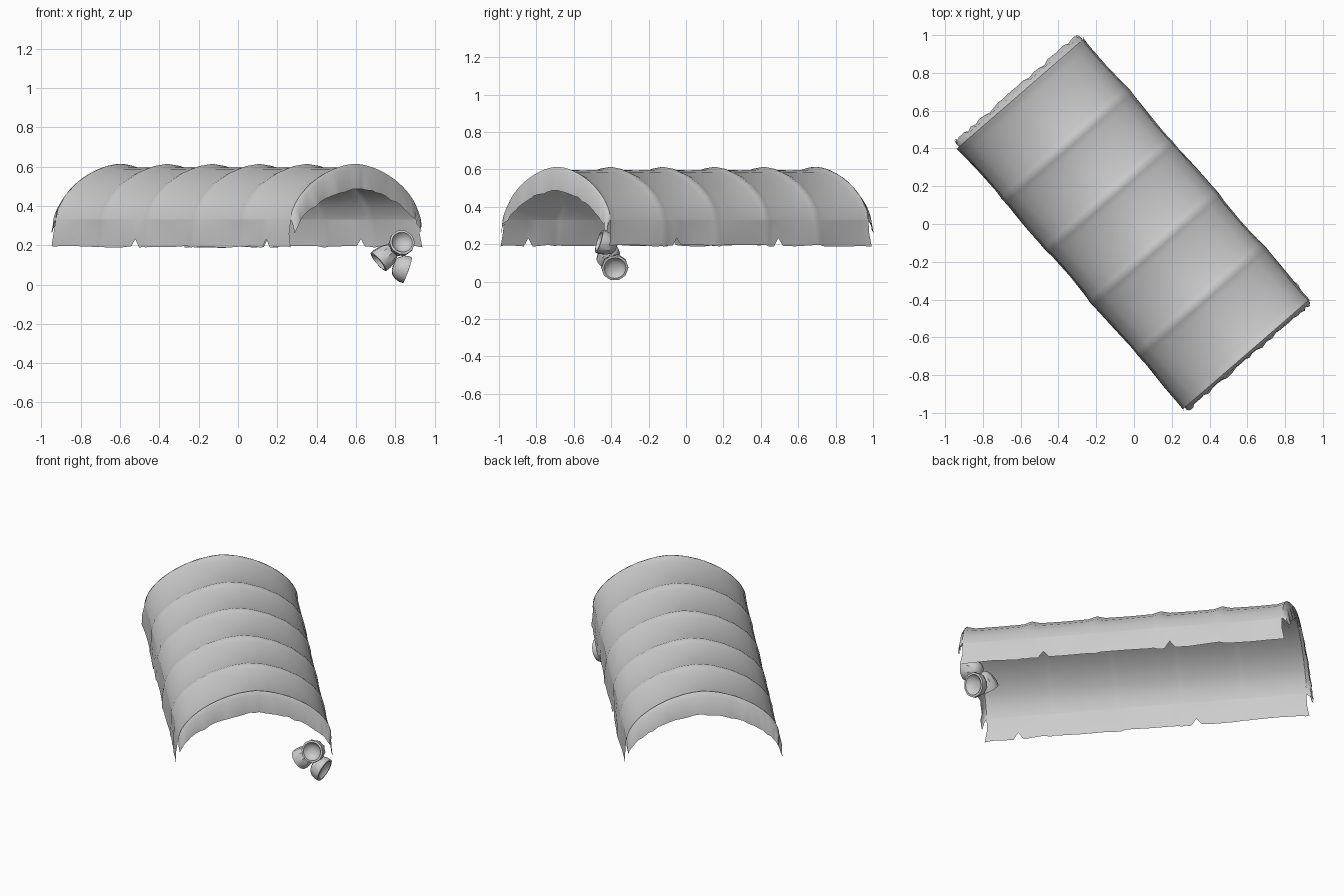
import bpy, bmesh, math, random
from mathutils import Vector, Matrix

random.seed(4)
if "Cube" in bpy.data.objects:
    bpy.data.objects.remove(bpy.data.objects["Cube"])

canvas = bpy.data.materials.new("canvas grey")
canvas.use_nodes = True
canvas.diffuse_color = (0.6, 0.6, 0.6, 1)
canvas.node_tree.nodes["Principled BSDF"].inputs["Base Color"].default_value = (0.6, 0.6, 0.6, 1)

HALF_WIDTH = 0.43
EAVE, RISE, HEM = 0.33, 0.268, 0.19
ROUNDNESS = 1.18  # above 1 slopes the shoulders of the arch
HOOPS = [-0.915, -0.55, -0.2, 0.165, 0.535, 0.91]
ALONG = Vector((0.655, -0.756, 0))
ACROSS = Vector((0.756, 0.655, 0))


def place(t, u, z):
    """Wagon coordinates (along, across, height) to world."""
    return ALONG * t + ACROSS * u + Vector((0, 0, z))


def finish(name, bm, angle):
    mesh = bpy.data.meshes.new(name)
    bm.normal_update()
    bm.to_mesh(mesh)
    bm.free()
    mesh.materials.append(canvas)
    ob = bpy.data.objects.new(name, mesh)
    bpy.context.collection.objects.link(ob)
    bpy.ops.object.select_all(action="DESELECT")
    ob.select_set(True)
    bpy.context.view_layer.objects.active = ob
    bpy.ops.object.shade_smooth_by_angle(angle=math.radians(angle))


def sheet(name, rows, angle=35, flip=False):
    """Cloth sheet from a grid of points."""
    bm = bmesh.new()
    grid = [[bm.verts.new(p) for p in row] for row in rows]
    for a, b in zip(grid, grid[1:]):
        for i in range(len(a) - 1):
            quad = [a[i], a[i + 1], b[i + 1], b[i]]
            bm.faces.new(quad[::-1] if flip else quad)
    finish(name, bm, angle)


def ridge(t):
    """Cloth lifts over each hoop and sags between them."""
    d = min(abs(t - h) for h in HOOPS)
    return 0.016 * max(0, 1 - d / 0.05) - 0.003 * min(1, d / 0.18)


def arch(t, a):
    r = ridge(t)
    c, s = math.cos(a), max(0, math.sin(a))
    u = math.copysign(abs(c) ** ROUNDNESS, c) * (HALF_WIDTH + r * 0.2)
    return u + r * 0.4 * c * s, EAVE + (RISE + r) * s ** ROUNDNESS


# Arched cover over six hoops
ANGLES = [math.pi * i / 12 for i in range(13)]
stations = set()
for h in HOOPS:
    for d in (-0.18, -0.05, -0.02, 0, 0.02, 0.05):
        if HOOPS[0] <= h + d <= HOOPS[-1]:
            stations.add(round(h + d, 4))
stations = sorted(stations)
sheet("arched_cover", [[place(t, *arch(t, a)) for a in ANGLES] for t in stations], 40, flip=True)


# Side skirts with notched, uneven hems
def skirt(name, side, notches):
    ts = set(stations)
    for n in notches:
        ts = {t for t in ts if abs(t - n) > 0.035} | {n - 0.03, n, n + 0.03}
    rows = []
    for t in sorted(ts):
        u, z = arch(t, 0)
        wave = 0.007 * math.sin(t * 11 + side)
        hem = HEM + random.uniform(-0.004, 0.007)
        if t in notches:
            hem += 0.045
        rows.append([place(t, side * u, z),
                     place(t, side * (u + 0.008 + wave), (z + hem) / 2),
                     place(t * 1.015, side * (u + 0.012 + wave * 0.6), hem)])
    sheet(name, rows, 50, flip=side < 0)


skirt("left_skirt", 1, (0.44, -0.27))
skirt("right_skirt", -1, (0.72, -0.28))


# Ragged end valances hanging from the first and last hoops
def valance(name, hoop, end, spread):
    top, middle, bottom = [], [], []
    count = 36
    for i in range(count + 1):
        a = math.pi * i / count
        u, z = arch(hoop, a)
        drop = 0.065 + 0.065 * math.sin(a) ** 0.6 + random.uniform(-0.005, 0.005)
        flare = spread + random.uniform(-0.008, 0.006)
        top.append(place(hoop, u, z))
        middle.append(place(hoop + end * spread * 0.6, u, z - 0.025))
        bottom.append(place(hoop + end * flare, u * 0.985, z - drop))
    sheet(name, [top, middle, bottom], 45, flip=end > 0)


valance("front_valance", HOOPS[-1], 1, 0.024)
valance("back_valance", HOOPS[0], -1, 0.038)


# Cluster of ribbed cups hanging under the front left corner
def cup(name, base, mouth, radius):
    base, mouth = Vector(base), Vector(mouth)
    axis = mouth - base
    length = axis.length
    turn = Matrix.Translation(base) @ axis.to_track_quat("Z", "Y").to_matrix().to_4x4()
    # radius factor, height factor, rib depth
    profile = [(0.3, -0.15, 0), (0.65, 0.0, 0.06), (0.9, 0.35, 0.09), (1.0, 0.75, 0.07),
               (0.98, 1.0, 0.03), (0.8, 1.02, 0), (0.65, 0.8, 0), (0.3, 0.65, 0)]
    sides = 20
    bm = bmesh.new()
    rings = []
    for r, h, rib in profile:
        ring = []
        for i in range(sides):
            a = math.tau * i / sides
            rr = radius * r * (1 - rib * (i % 2))
            ring.append(bm.verts.new(turn @ Vector((rr * math.cos(a), rr * math.sin(a), h * length))))
        rings.append(ring)
    for a, b in zip(rings, rings[1:]):
        for i in range(sides):
            j = (i + 1) % sides
            bm.faces.new((a[i], a[j], b[j], b[i]))
    bm.faces.new(rings[0][::-1])
    bm.faces.new(rings[-1])
    finish(name, bm, 40)


cup("upper_cup", (0.82, -0.385, 0.19), (0.835, -0.465, 0.215), 0.066)
cup("inner_cup", (0.785, -0.40, 0.175), (0.715, -0.42, 0.115), 0.062)
cup("lower_cup", (0.80, -0.385, 0.095), (0.862, -0.38, 0.073), 0.073)
